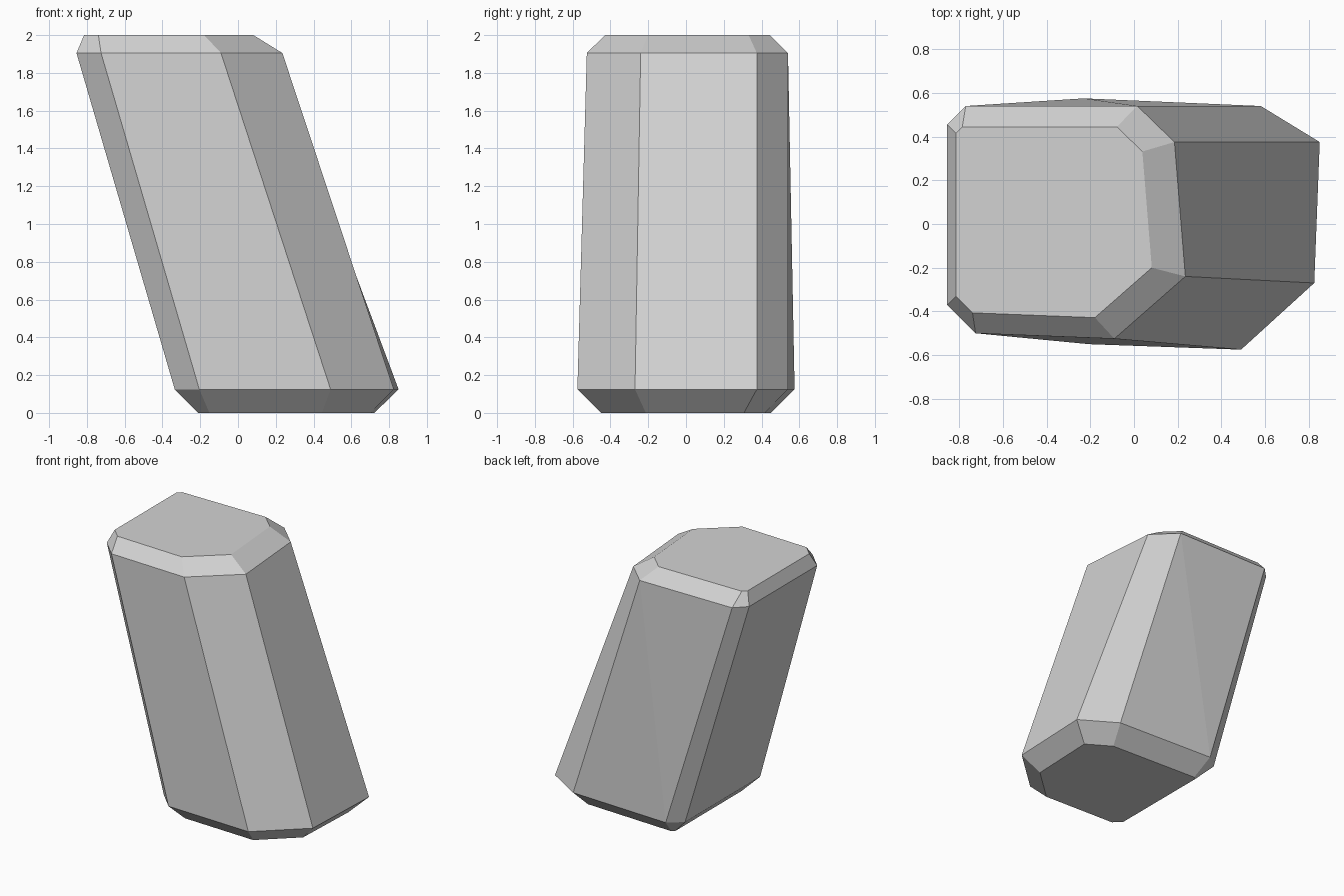
import bpy, bmesh
from mathutils import Vector

default_cube = bpy.data.objects.get("Cube")
if default_cube:
    bpy.data.objects.remove(default_cube, do_unlink=True)

# Octagonal outlines, counter-clockwise from the front left corner
LOWER = [(-.335, -.42), (-.205, -.55), (.49, -.575), (.825, -.27),
         (.85, .375), (.58, .54), (-.23, .575), (-.335, .49)]
UPPER = [(-.855, -.37), (-.725, -.5), (-.09, -.525), (.235, -.24),
         (.185, .375), (.015, .54), (-.77, .54), (-.855, .455)]


def inset(outline, distance, shift=0):
    """Move every edge of the outline inwards by the same distance."""
    points = [Vector(p) for p in outline]
    result = []
    for i, point in enumerate(points):
        before = (point - points[i - 1]).normalized()
        after = (points[(i + 1) % len(points)] - point).normalized()
        normal_a = Vector((-before.y, before.x))
        normal_b = Vector((-after.y, after.x))
        miter = (normal_a + normal_b) / (1 + normal_a.dot(normal_b))
        result.append(point + miter * distance + Vector((shift, 0)))
    return result


def make_material(name, colour):
    material = bpy.data.materials.new(name)
    material.use_nodes = True
    material.diffuse_color = colour
    shader = material.node_tree.nodes["Principled BSDF"]
    shader.inputs["Base Color"].default_value = colour
    return material


# Leaning stone column with chamfered ends
bm = bmesh.new()
levels = [(inset(LOWER, .125), 0), (LOWER, .125),
          (UPPER, 1.905), (inset(UPPER, .095, -.055), 2)]
rings = [[bm.verts.new((p[0], p[1], z)) for p in outline]
         for outline, z in levels]
count = len(LOWER)
for low, high in zip(rings, rings[1:]):
    for i in range(count):
        j = (i + 1) % count
        bm.faces.new((low[i], low[j], high[j], high[i]))

# Flat ends
bm.faces.new(reversed(rings[0]))
bm.faces.new(rings[-1])

# Fold across the slightly twisted back face
bmesh.ops.connect_verts(bm, verts=[rings[1][6], rings[2][5]])
bmesh.ops.recalc_face_normals(bm, faces=bm.faces)

mesh = bpy.data.meshes.new("stone_column")
bm.to_mesh(mesh)
bm.free()
mesh.materials.append(make_material("light_grey_stone", (.65, .65, .65, 1)))
column = bpy.data.objects.new("stone_column", mesh)
bpy.context.collection.objects.link(column)
